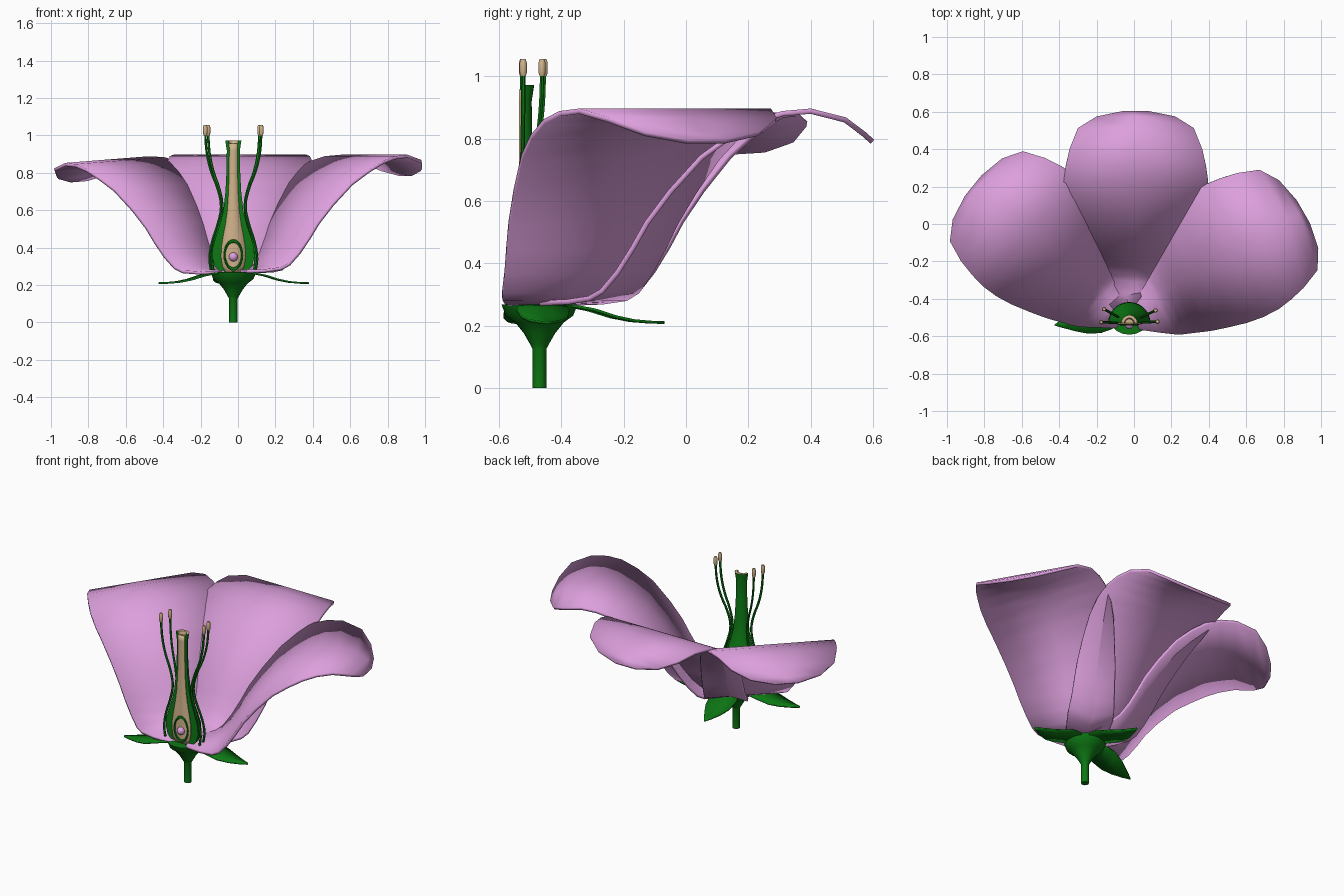
import bpy, bmesh, math
from mathutils import Vector, Matrix

old = bpy.data.objects.get("Cube")
if old:
    bpy.data.objects.remove(old, do_unlink=True)


def material(name, rgb):
    m = bpy.data.materials.new(name)
    m.use_nodes = True
    m.diffuse_color = (*rgb, 1)
    bsdf = next(n for n in m.node_tree.nodes if n.type == 'BSDF_PRINCIPLED')
    bsdf.inputs["Base Color"].default_value = (*rgb, 1)
    return m


PLUM = material("plum_pink", (0.72, 0.35, 0.72))
GREEN = material("leaf_green", (0.004, 0.19, 0.007))
TAN = material("pale_tan", (0.645, 0.456, 0.262))

CX, STEM_Y, CUT_Y = -0.025, -0.47, -0.53


def finish(name, bm, mats, angle=40, thickness=0):
    bmesh.ops.recalc_face_normals(bm, faces=bm.faces)
    me = bpy.data.meshes.new(name)
    bm.to_mesh(me)
    bm.free()
    ob = bpy.data.objects.new(name, me)
    bpy.context.collection.objects.link(ob)
    for m in mats:
        me.materials.append(m)
    if thickness:
        mod = ob.modifiers.new("thickness", 'SOLIDIFY')
        mod.thickness = thickness
        mod.offset = 0
    bpy.ops.object.select_all(action='DESELECT')
    ob.select_set(True)
    bpy.context.view_layer.objects.active = ob
    bpy.ops.object.shade_smooth_by_angle(angle=math.radians(angle))
    return ob


def sheet(name, rows, place, mat, thickness):
    """Thin strip from rows of (distance, half width, height)."""
    bm = bmesh.new()
    grid = [[bm.verts.new(place(u, w * s, h)) for s in (-1, 0, 1)] for u, w, h in rows]
    for a, b in zip(grid, grid[1:]):
        for i in range(2):
            bm.faces.new((a[i], a[i + 1], b[i + 1], b[i]))
    return finish(name, bm, [mat], 40, thickness)


def radial(degrees, cx=CX, roll=0, drop=0):
    a = math.radians(degrees)
    c, s = math.cos(a), math.sin(a)
    return lambda u, v, h: (cx + u * c - v * s, STEM_Y + u * s + v * c,
                            h - drop * u + roll * v)


def lathe(name, profile, centre, sweep, steps, mats, rule=None):
    """Turn a profile of (radius, height) and close any open side."""
    bm = bmesh.new()
    rings = []
    for r, z in profile:
        rings.append([bm.verts.new((centre[0] + r * math.cos(sweep * i / steps),
                                    centre[1] + r * math.sin(sweep * i / steps), z))
                      for i in range(steps + 1)])
    for a, b in zip(rings, rings[1:]):
        for i in range(steps):
            bm.faces.new((a[i], a[i + 1], b[i + 1], b[i]))
    bmesh.ops.remove_doubles(bm, verts=bm.verts, dist=0.0001)
    bmesh.ops.holes_fill(bm, edges=[e for e in bm.edges if e.is_boundary])
    if rule:
        for f in bm.faces:
            f.material_index = rule(f)
    return finish(name, bm, mats)


# Petals: one curved strip shape, turned to three directions
petal_rows = [(0, .11, .272), (.09, .18, .276), (.16, .23, .287), (.2, .25, .31),
              (.25, .27, .37), (.3, .292, .45), (.345, .31, .53), (.42, .335, .63),
              (.52, .365, .74), (.61, .382, .805), (.7, .386, .855), (.78, .375, .88),
              (.87, .355, .888), (.98, .31, .86), (1.04, .21, .815), (1.068, .07, .79)]
sheet("back_petal", petal_rows, radial(90, 0.01), PLUM, 0.017)
sheet("left_petal", petal_rows, radial(30), PLUM, 0.017)
sheet("right_petal", petal_rows, radial(141, CX, -0.05, 0.03), PLUM, 0.017)

# Sepals
sepal_rows = [(.04, .05, .262), (.11, .075, .262), (.17, .085, .25), (.24, .075, .228),
              (.3, .052, .216), (.36, .025, .211), (.405, .003, .21)]
for label, angle in (("left", 4), ("right", 190), ("back", 98)):
    sheet(label + "_sepal", sepal_rows, radial(angle), GREEN, 0.009)

# Stem and receptacle
lathe("stem_and_receptacle",
      [(0, 0), (.022, 0), (.022, .125), (.03, .14), (.05, .175), (.078, .21),
       (.108, .232), (.122, .268), (0, .274)],
      (CX, STEM_Y), math.tau, 20, [GREEN])

# Pistil, sliced open along the front
wall = [(.07, .27), (.1, .3), (.113, .35), (.11, .4), (.093, .46), (.07, .53),
        (.053, .6), (.042, .7), (.036, .82), (.035, .92), (.043, .972)]
lathe("pistil", [(0, .27)] + wall + [(.027, .972), (.022, .95), (0, .95)],
      (CX, CUT_Y), math.pi, 14, [GREEN, TAN],
      lambda f: int(f.calc_center_median().z > .945 and f.normal.z > .9
                    or all(v.co.z > .945 and abs(v.co.x - CX) < .03 for v in f.verts)))
sheet("pistil_inside", [(0, r * .56 + .002, z) for r, z in wall[:-1]] + [(0, .022, .957)],
      lambda u, v, h: (CX + v, CUT_Y - .003, h), TAN, 0.006)

# Ovule ring and ovule
bpy.ops.mesh.primitive_torus_add(major_segments=24, minor_segments=8, major_radius=.05,
                                 minor_radius=.006, location=(CX, CUT_Y - .006, .36),
                                 rotation=(math.pi / 2, 0, 0))
ring = bpy.context.object
ring.name = "ovule_ring"
ring.scale = (.95, 1.5, 1)
ring.data.materials.append(GREEN)
bpy.ops.object.shade_smooth_by_angle()
bpy.ops.mesh.primitive_uv_sphere_add(segments=16, ring_count=10, radius=.024,
                                     location=(CX, CUT_Y - .008, .35))
ovule = bpy.context.object
ovule.name = "ovule"
ovule.data.materials.append(PLUM)
bpy.ops.object.shade_smooth_by_angle()

# Stamens: bent filaments with barrel-shaped anthers
bend = [(.8, .28), (.85, .34), (.76, .43), (.55, .53), (.44, .62), (.55, .71),
        (.8, .81), (.95, .91), (1, 1.01)]
tips = {"back_left": (.14, .068), "front_left": (.15, .008),
        "back_right": (-.135, .075), "front_right": (-.15, .005)}
for label, (dx, dy) in tips.items():
    curve = bpy.data.curves.new(label + "_filament", 'CURVE')
    curve.dimensions = '3D'
    curve.bevel_depth = .007
    curve.bevel_resolution = 1
    curve.resolution_u = 3
    curve.use_fill_caps = True
    spline = curve.splines.new('BEZIER')
    spline.bezier_points.add(len(bend) - 1)
    for p, (k, z) in zip(spline.bezier_points, bend):
        p.co = (CX + dx * k, CUT_Y + dy * k, z)
        p.handle_left_type = p.handle_right_type = 'AUTO'
    filament = bpy.data.objects.new(label + "_filament", curve)
    bpy.context.collection.objects.link(filament)
    curve.materials.append(GREEN)
    bpy.ops.object.select_all(action='DESELECT')
    filament.select_set(True)
    bpy.context.view_layer.objects.active = filament
    bpy.ops.object.convert(target='MESH')
    bpy.ops.object.shade_smooth_by_angle()
    lathe(label + "_anther",
          [(0, 1), (.008, 1), (.012, 1.012), (.012, 1.043), (.008, 1.055), (0, 1.055)],
          (CX + dx, CUT_Y + dy), math.tau, 10, [TAN])
